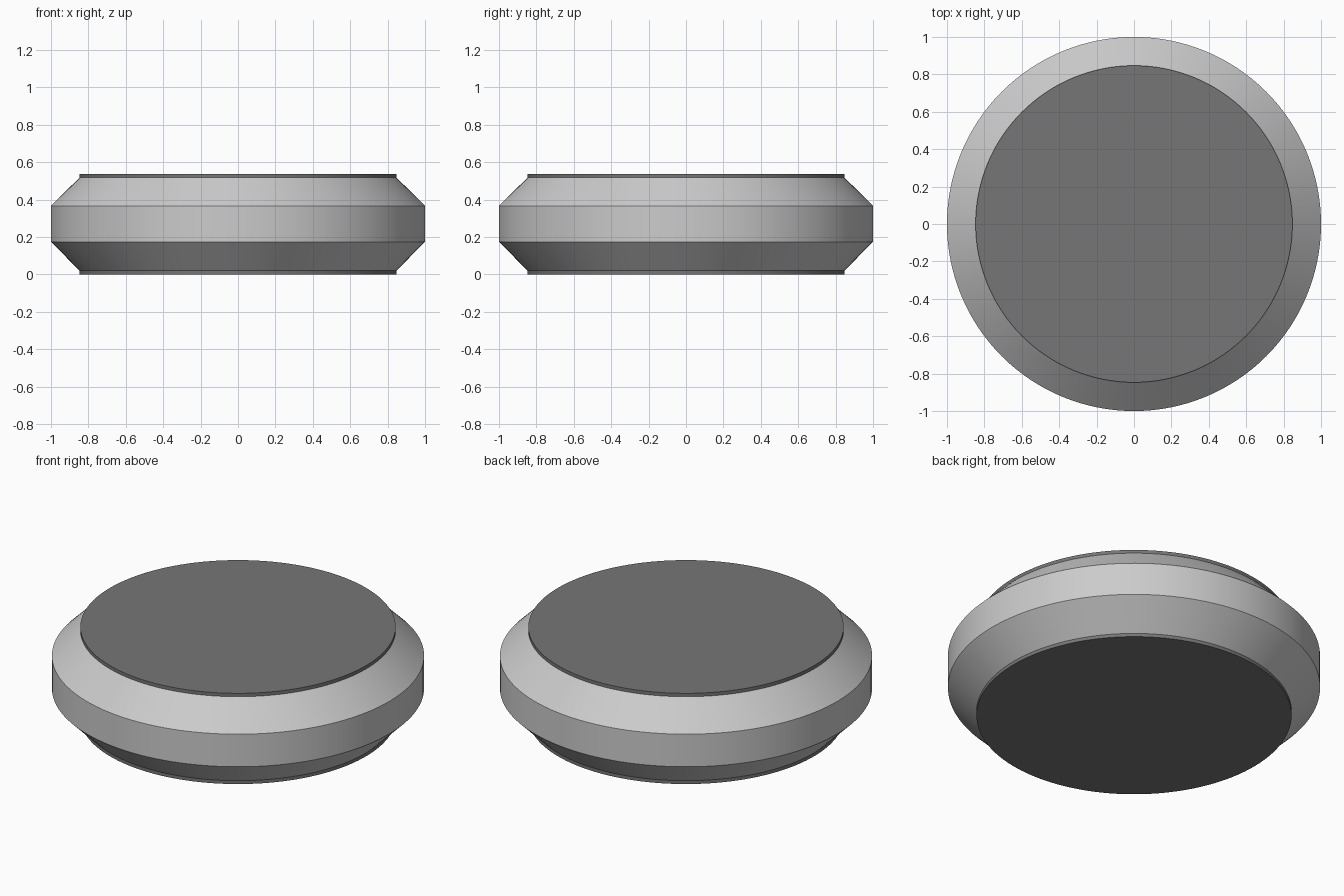
import bpy, bmesh, math

if "Cube" in bpy.data.objects:
    bpy.data.objects.remove(bpy.data.objects["Cube"])

SIDES = 128


def lathe(name, profile):
    """Revolve (radius, z) points around z and cap both ends."""
    bm = bmesh.new()
    rings = [[bm.verts.new((r * math.cos(2 * math.pi * i / SIDES),
                            r * math.sin(2 * math.pi * i / SIDES), z))
              for i in range(SIDES)] for r, z in profile]
    for low, high in zip(rings, rings[1:]):
        for i in range(SIDES):
            j = (i + 1) % SIDES
            bm.faces.new((low[i], low[j], high[j], high[i]))
    bm.faces.new(rings[0][::-1])
    bm.faces.new(rings[-1])
    mesh = bpy.data.meshes.new(name)
    bm.to_mesh(mesh)
    bm.free()
    obj = bpy.data.objects.new(name, mesh)
    bpy.context.collection.objects.link(obj)
    bpy.ops.object.select_all(action='DESELECT')
    obj.select_set(True)
    bpy.context.view_layer.objects.active = obj
    bpy.ops.object.shade_smooth_by_angle(angle=math.radians(30))
    return obj


dark = bpy.data.materials.new("dark_grey")
dark.diffuse_color = (0.18, 0.18, 0.18, 1)
dark.use_nodes = True
dark.node_tree.nodes["Principled BSDF"].inputs["Base Color"].default_value = dark.diffuse_color

# Chamfered round body
lathe("body", [(0.847, 0.02), (1, 0.174), (1, 0.367), (0.847, 0.518)])

# Thin dark discs on the top and bottom
for name, z0, z1 in (("bottom_disc", 0, 0.02), ("top_disc", 0.518, 0.538)):
    disc = lathe(name, [(0.847, z0), (0.847, z1)])
    disc.data.materials.append(dark)
